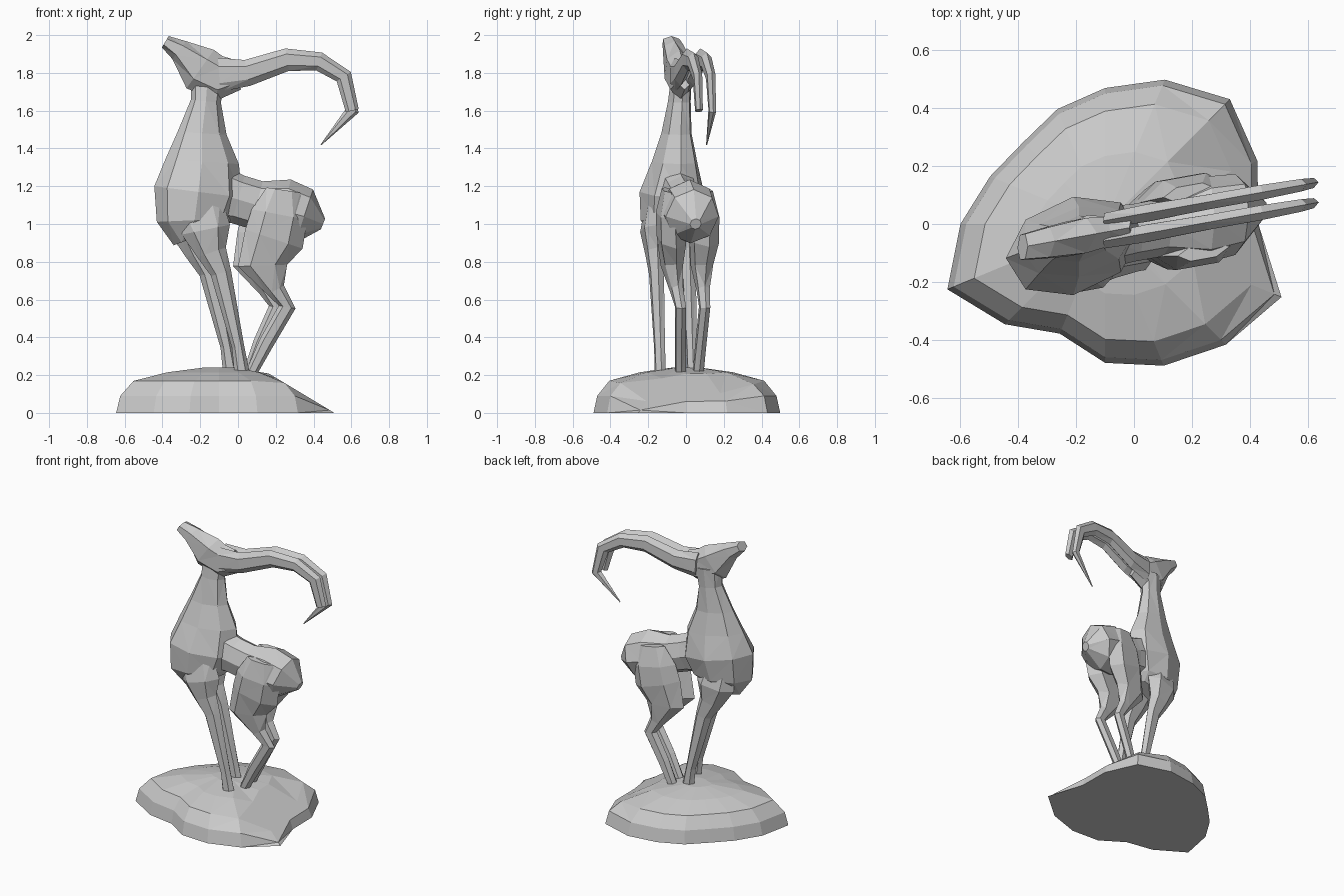
import bpy, bmesh, math
from mathutils import Vector

default_cube = bpy.data.objects.get("Cube")
if default_cube:
    bpy.data.objects.remove(default_cube, do_unlink=True)

# Single stone colour
stone = bpy.data.materials.new("stone_grey")
stone.use_nodes = True
colour = (0.6, 0.6, 0.6, 1)
stone.diffuse_color = colour
stone.node_tree.nodes["Principled BSDF"].inputs["Base Color"].default_value = colour


def skin(name, rings):
    """Join closed rings of points into a capped, faceted solid."""
    bm = bmesh.new()
    loops = [[bm.verts.new(point) for point in ring] for ring in rings]
    count = len(loops[0])
    for lower, upper in zip(loops, loops[1:]):
        for i in range(count):
            j = (i + 1) % count
            bm.faces.new((lower[i], lower[j], upper[j], upper[i]))
    bm.faces.new(loops[0])
    bm.faces.new(loops[-1])
    bmesh.ops.triangulate(bm, faces=bm.faces[:], quad_method='SHORT_EDGE')
    bmesh.ops.recalc_face_normals(bm, faces=bm.faces[:])
    mesh = bpy.data.meshes.new(name)
    bm.to_mesh(mesh)
    bm.free()
    mesh.materials.append(stone)
    bpy.context.collection.objects.link(bpy.data.objects.new(name, mesh))


def limb(name, sections, sides=6, offset=0, lean=0):
    """Sweep ellipses (x, z, half depth, half width) square to their path.

    The spine runs at a slight angle to the x axis; offset moves the part
    sideways from the spine, lean adds more of it with height.
    """
    centres = [Vector((x, z)) for x, z, depth, width in sections]
    rings = []
    for k, (x, z, depth, width) in enumerate(sections):
        before = centres[max(k - 1, 0)]
        after = centres[min(k + 1, len(centres) - 1)]
        along = (after - before).normalized()
        across = Vector((-along.y, along.x)) * depth
        ring = []
        for i in range(sides):
            angle = math.tau * i / sides
            p = centres[k] + across * math.cos(angle)
            y = 0.18 * p.x - 0.03 + offset + lean * z + width * math.sin(angle)
            ring.append((p.x, y, p.y))
        rings.append(ring)
    skin(name, rings)


# Chest and neck, from the breast upwards
limb("chest_and_neck", [
    (-.2, .94, .15, .08), (-.23, 1.02, .2, .15), (-.21, 1.17, .235, .17),
    (-.19, 1.33, .195, .12), (-.19, 1.48, .13, .08),
    (-.17, 1.65, .08, .06), (-.16, 1.78, .09, .055)],
    sides=8, offset=-.09, lean=.07)

# Trunk and rump, ending in the short tail
limb("trunk", [
    (-.15, 1.17, .16, .11), (0, 1.13, .13, .1), (.1, 1.1, .13, .1),
    (.24, 1.07, .17, .15), (.35, 1.04, .15, .14), (.45, 1, .03, .03)], sides=8)

# Head, nose first
limb("head", [
    (-.385, 1.965, .035, .05), (-.31, 1.92, .06, .06),
    (-.2, 1.82, .125, .07), (-.1, 1.77, .12, .06), (0, 1.79, .08, .05)], offset=.02)

# Horns: the left one keeps its long tip, the right one is broken short
horn = [(-.1, 1.79, .09, .03), (.05, 1.8, .07, .035), (.26, 1.87, .06, .03),
        (.43, 1.86, .05, .03), (.56, 1.78, .045, .025), (.605, 1.6, .035, .02)]
tip = (.44, 1.42, .003, .003)
limb("left_horn", horn + [tip], offset=.06)
limb("right_horn", horn, offset=-.01)

# Front legs: the right one stands a little further back
front_leg = [(-.26, 1.14, .11, .03), (-.23, .97, .13, .07), (-.2, .85, .08, .05),
             (-.15, .74, .055, .04), (-.06, .35, .033, .03), (-.04, .22, .04, .03)]
for name, step, offset in (("right", .06, -.11), ("left", 0, .07)):
    limb(name + "_front_leg", [(x + step, *rest) for x, *rest in front_leg],
         offset=offset)

# Hind legs: thigh, stifle, hock, shank and hoof; the left is tucked forward
hind_leg = [(.24, 1.18, .09, .03), (.22, 1.05, .15, .07), (.19, .92, .16, .075),
            (.13, .78, .13, .055), (.2, .65, .05, .035), (.26, .56, .045, .03),
            (.15, .37, .04, .03), (.07, .21, .03, .03)]
for name, reach, offset, lean in (("right", 1, .01, -.1), ("left", .8, .08, .02)):
    limb(name + "_hind_leg", [(x * reach, *rest) for x, *rest in hind_leg],
         offset=offset, lean=lean)

# Rock: uneven radii at equal angles, shrunk upwards, cut by a slope towards +x
radii = [.53, .57, .61, .54, .47, .43, .4, .43, .5, .59, .49, .41, .48, .53, .59, .66]
layers = []
for scale, height in ((1, 0), (.96, .09), (.83, .17), (.5, .215), (.15, .24)):
    layer = []
    for i, radius in enumerate(radii):
        angle = math.tau * i / len(radii)
        x = radius * scale * math.cos(angle) - .1
        y = radius * scale * math.sin(angle)
        layer.append((x, y, min(height, .6 * (.51 - x))))
    layers.append(layer)
skin("rock", layers)
